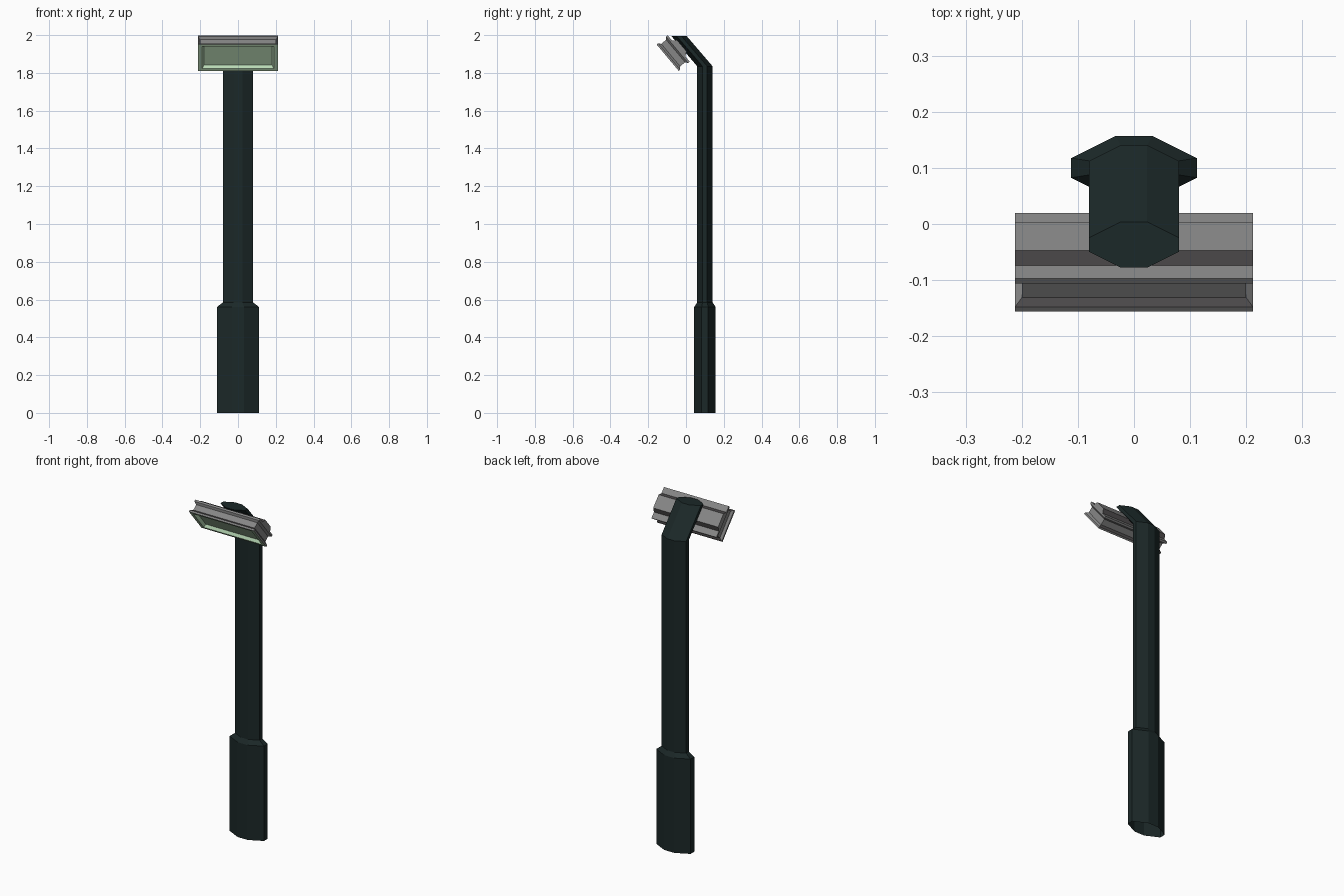
import bpy, bmesh, math
from mathutils import Vector

if "Cube" in bpy.data.objects:
    bpy.data.objects.remove(bpy.data.objects["Cube"])


def material(name, rgb):
    m = bpy.data.materials.new(name)
    m.diffuse_color = (*rgb, 1)
    m.use_nodes = True
    m.node_tree.nodes["Principled BSDF"].inputs["Base Color"].default_value = m.diffuse_color
    return m


POLE = material("dark green metal", (0.011, 0.021, 0.021))
GREY = material("grey housing", (0.24, 0.24, 0.24))
DARK = material("dark grey trim", (0.075, 0.07, 0.072))
GLASS = material("pale green glass", (0.50, 0.72, 0.48))


def loft(name, rings, mats, band_mats, cap_start=None, cap_end=None):
    """Skin a list of equal-length rings; one material index per band."""
    bm = bmesh.new()
    vs = [[bm.verts.new(p) for p in ring] for ring in rings]
    n = len(rings[0])
    for a, b, mi in zip(vs, vs[1:], band_mats):
        for i in range(n):
            j = (i + 1) % n
            bm.faces.new((a[i], a[j], b[j], b[i])).material_index = mi
    if cap_start is not None:
        bm.faces.new(vs[0][::-1]).material_index = cap_start
    if cap_end is not None:
        bm.faces.new(vs[-1]).material_index = cap_end
    bmesh.ops.recalc_face_normals(bm, faces=bm.faces)
    me = bpy.data.meshes.new(name)
    bm.to_mesh(me)
    bm.free()
    for m in mats:
        me.materials.append(m)
    ob = bpy.data.objects.new(name, me)
    bpy.context.collection.objects.link(ob)
    return ob


# Post: flattened octagon, wide base sleeve, bent neck
def octagon(s, y, z):
    q = [(0.033, -0.057), (0.112, -0.0175), (0.112, 0.0175), (0.033, 0.057)]
    pts = q + [(-a, b) for a, b in reversed(q)]
    return [(a * s, y + b * s, z) for a, b in pts]


thin = 0.714
loft("post", [octagon(1, 0.1, 0), octagon(1, 0.1, 0.56),
              octagon(thin, 0.1, 0.585), octagon(thin, 0.1, 1.835),
              octagon(thin, -0.037, 1.995)], [POLE], [0] * 4, cap_end=0)

# Lamp head frame: u runs up the face, w runs backward, both tilted
T = math.radians(40)
CENTRE = Vector((0, -0.068, 1.905))
U = Vector((0, -math.sin(T), math.cos(T)))
W = Vector((0, math.cos(T), math.sin(T)))


def rect(hx, hu, w):
    return [CENTRE + Vector((x * hx, 0, 0)) + U * (u * hu) + W * w
            for x, u in ((-1, -1), (1, -1), (1, 1), (-1, 1))]


# Housing: recessed glass in front, groove round all four sides
housing = loft("lamp_housing",
               [rect(0.181, 0.066, -0.021), rect(0.190, 0.076, -0.038),
                rect(0.212, 0.091, -0.038), rect(0.212, 0.091, -0.028),
                rect(0.200, 0.078, -0.017), rect(0.200, 0.078, 0.017),
                rect(0.212, 0.091, 0.027), rect(0.212, 0.091, 0.038)],
               [GREY, DARK, GLASS], [2, 2, 0, 1, 0, 0, 0],
               cap_start=2, cap_end=0)

# Raised back plate with dark sloping sides
back = loft("lamp_back_plate", [rect(0.212, 0.055, 0.038), rect(0.212, 0.039, 0.060)],
            [GREY, DARK], [1], cap_end=0)

# End faces of the lamp stay plain grey
for ob in (housing, back):
    for f in ob.data.polygons:
        if abs(f.normal.x) > 0.5 and f.material_index == 1:
            f.material_index = 0
